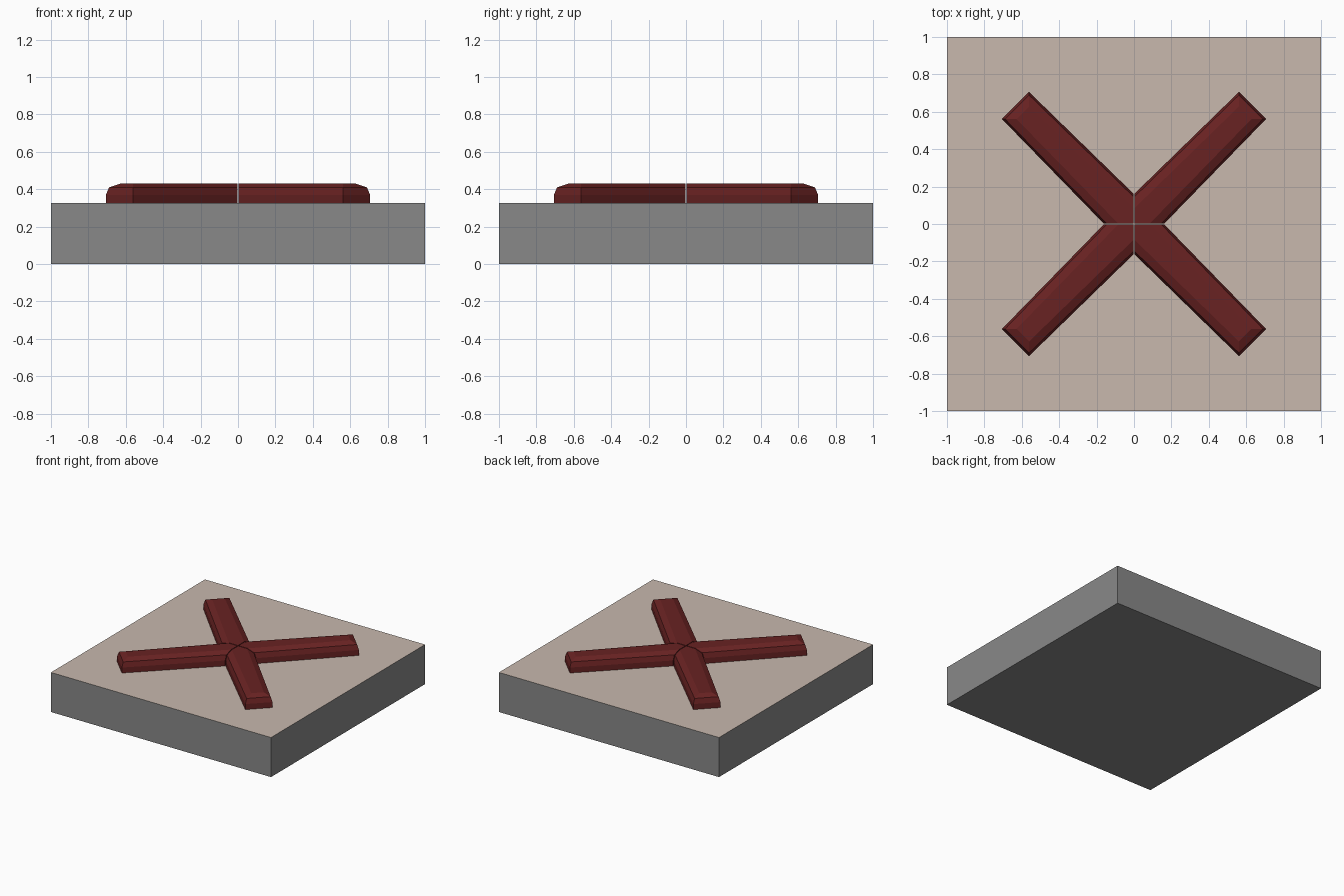
import bpy, bmesh, math

if "Cube" in bpy.data.objects:
    bpy.data.objects.remove(bpy.data.objects["Cube"])

def material(name, rgb):
    m = bpy.data.materials.new(name)
    m.diffuse_color = (*rgb, 1)
    m.use_nodes = True
    m.node_tree.nodes["Principled BSDF"].inputs["Base Color"].default_value = m.diffuse_color
    return m

grey = material("stone grey", (0.25, 0.25, 0.25))
tan = material("pale tan", (0.58, 0.48, 0.42))
red = material("dark red", (0.14, 0.016, 0.016))

def finish(bm, name, mats):
    bmesh.ops.recalc_face_normals(bm, faces=bm.faces)
    me = bpy.data.meshes.new(name)
    bm.to_mesh(me)
    bm.free()
    for m in mats:
        me.materials.append(m)
    ob = bpy.data.objects.new(name, me)
    bpy.context.collection.objects.link(ob)
    return ob

# Square slab: grey body, tan top
H = 0.325
bm = bmesh.new()
bmesh.ops.create_cube(bm, size=1)
for v in bm.verts:
    v.co = (v.co.x * 2, v.co.y * 2, (v.co.z + 0.5) * H)
for f in bm.faces:
    f.material_index = int(f.normal.z > 0.5)
finish(bm, "slab", [grey, tan])

# One diagonal arm: stacked outlines with inset d at height z, mitred at the centre
R2 = math.sqrt(2)
LENGTH, W_IN, W_OUT, GAP = 0.896, 0.115, 0.1025, 0.003
bm = bmesh.new()
rings = []
for d, z in [(0, H), (0, 0.37), (0.012, 0.41), (0.055, 0.43)]:
    s, t, n = LENGTH - d, W_OUT - d, R2 * (W_IN - d)
    pts = [(GAP, GAP), (n, GAP), ((s + t) / R2, (s - t) / R2),
           ((s - t) / R2, (s + t) / R2), (GAP, n)]
    rings.append([bm.verts.new((x, y, z)) for x, y in pts])
for a, b in zip(rings, rings[1:]):
    for i in range(5):
        j = (i + 1) % 5
        bm.faces.new((a[i], a[j], b[j], b[i]))
bm.faces.new(rings[0])
bm.faces.new(rings[-1])
cross = finish(bm, "cross_arms", [red])

# Mirror the arm into all four quarters, keeping the hairline seams
mir = cross.modifiers.new("quarters", 'MIRROR')
mir.use_axis = (True, True, False)
mir.use_mirror_merge = False
